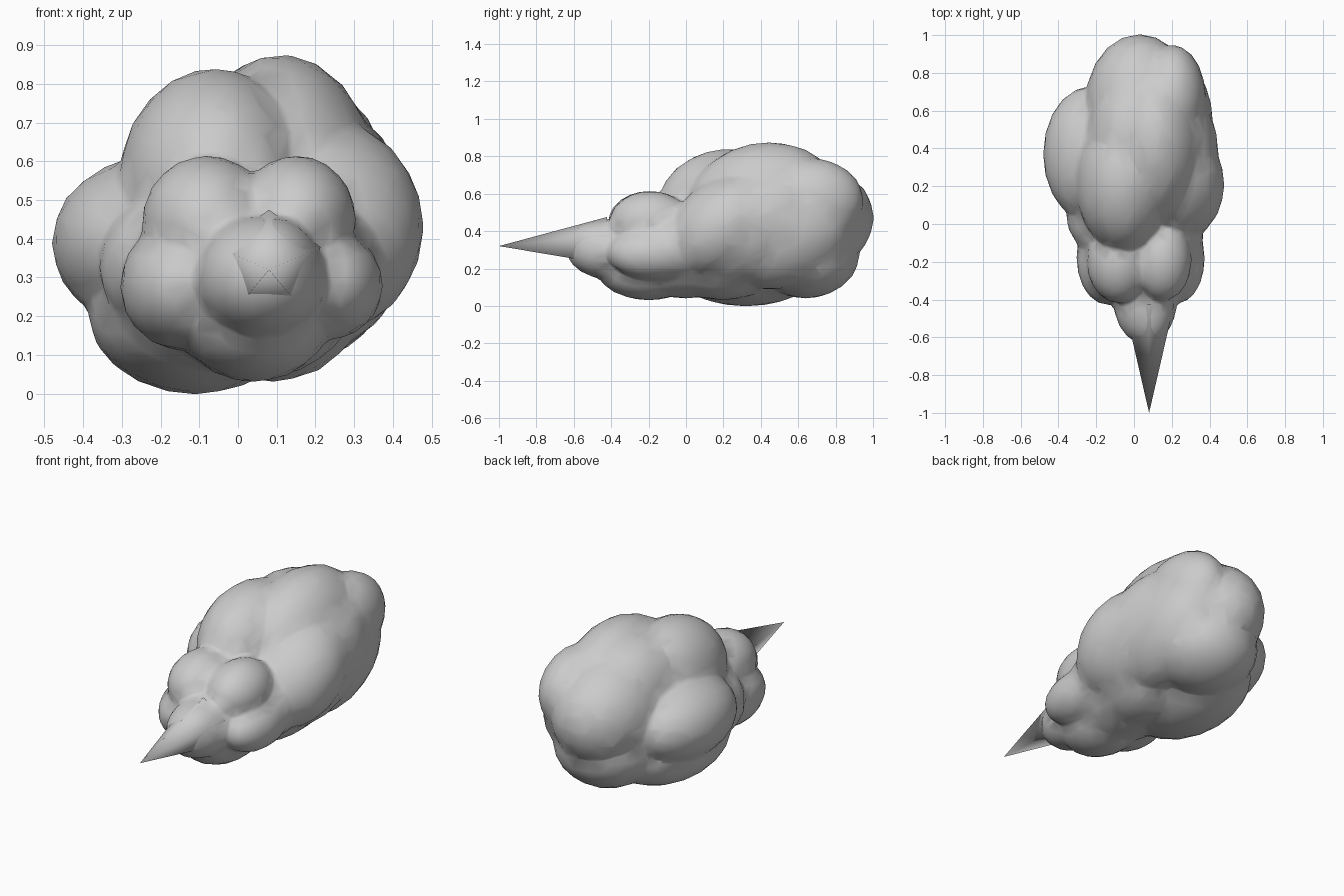
import bpy, bmesh, math
from mathutils import Matrix, Vector


def puff(name, lobes, voxel, ratio, smooth):
    """Merge ellipsoid lobes (centre, radii, tilt about x) into one soft low-poly skin."""
    bm = bmesh.new()
    for c, r, tilt in lobes:
        m = (Matrix.Translation(c) @ Matrix.Rotation(math.radians(tilt), 4, 'X')
             @ Matrix.Diagonal((*r, 1)))
        bmesh.ops.create_icosphere(bm, subdivisions=3, radius=1, matrix=m)
    me = bpy.data.meshes.new(name)
    bm.to_mesh(me)
    bm.free()
    ob = bpy.data.objects.new(name, me)
    bpy.context.collection.objects.link(ob)
    rm = ob.modifiers.new("merge", 'REMESH')
    rm.mode = 'VOXEL'
    rm.voxel_size = voxel
    rm.use_smooth_shade = True
    sm = ob.modifiers.new("soften", 'SMOOTH')
    sm.factor = 0.5
    sm.iterations = smooth
    de = ob.modifiers.new("low_poly", 'DECIMATE')
    de.ratio = ratio
    return ob


# Large rear billow
rear = [
    ((-0.06, 0.22, 0.54), (0.25, 0.37, 0.30), 4),      # upper left
    ((-0.02, 0.42, 0.52), (0.24, 0.40, 0.30), 10),     # upper middle
    ((0.11, 0.41, 0.54), (0.25, 0.42, 0.332), 12),     # upper right
    ((-0.23, 0.37, 0.39), (0.252, 0.36, 0.22), 0),     # left side
    ((0.21, 0.21, 0.43), (0.27, 0.34, 0.25), 35),      # right side
    ((0.20, 0.36, 0.43), (0.25, 0.42, 0.28), 30),      # right middle
    ((0.18, 0.52, 0.40), (0.24, 0.40, 0.30), 20),      # right rear
    ((-0.11, 0.32, 0.22), (0.28, 0.42, 0.222), 0),     # lower left
    ((0.09, 0.20, 0.30), (0.26, 0.37, 0.27), 0),       # lower right
    ((0.03, 0.63, 0.47), (0.29, 0.376, 0.30), 0),      # back end
    ((0.04, 0.64, 0.28), (0.29, 0.29, 0.24), 0),       # back lower
    ((0.20, 0.67, 0.56), (0.18, 0.28, 0.23), 0),       # back right bump
    ((-0.12, 0.05, 0.33), (0.24, 0.24, 0.21), 0),      # throat
    ((0.05, 0.00, 0.22), (0.24, 0.30, 0.18), 0),       # underside join
    ((0.19, -0.02, 0.32), (0.18, 0.24, 0.19), 0),      # right join
]

# Smaller cluster of puffs at the front
front = [
    ((-0.08, -0.20, 0.44), (0.17, 0.22, 0.175), 0),    # upper left
    ((0.15, -0.19, 0.45), (0.155, 0.22, 0.165), 0),    # upper right
    ((-0.14, -0.18, 0.28), (0.165, 0.25, 0.17), 0),    # left
    ((0.235, -0.18, 0.28), (0.14, 0.24, 0.14), 0),     # right
    ((0.04, -0.20, 0.20), (0.20, 0.28, 0.17), 0),      # underside
    ((0.06, -0.40, 0.30), (0.17, 0.24, 0.16), 0),      # nose
    ((0.08, -0.42, 0.335), (0.13, 0.22, 0.125), 0),    # nose top
]
puff("smoke_puff", rear + front, 0.016, 0.06, 4)

# Pointed five-sided tip, sunk into the nose
tip, base = Vector((0.08, -1.0, 0.32)), Vector((0.08, -0.42, 0.335))
d = tip - base
bpy.ops.mesh.primitive_cone_add(vertices=5, radius1=0.14, radius2=0, depth=d.length,
                                end_fill_type='NOTHING', location=(tip + base) / 2,
                                rotation=(math.radians(90) - math.atan2(d.z, -d.y), 0, 0))
spike = bpy.context.object
spike.name = "pointed_tip"
bpy.ops.object.shade_smooth()
